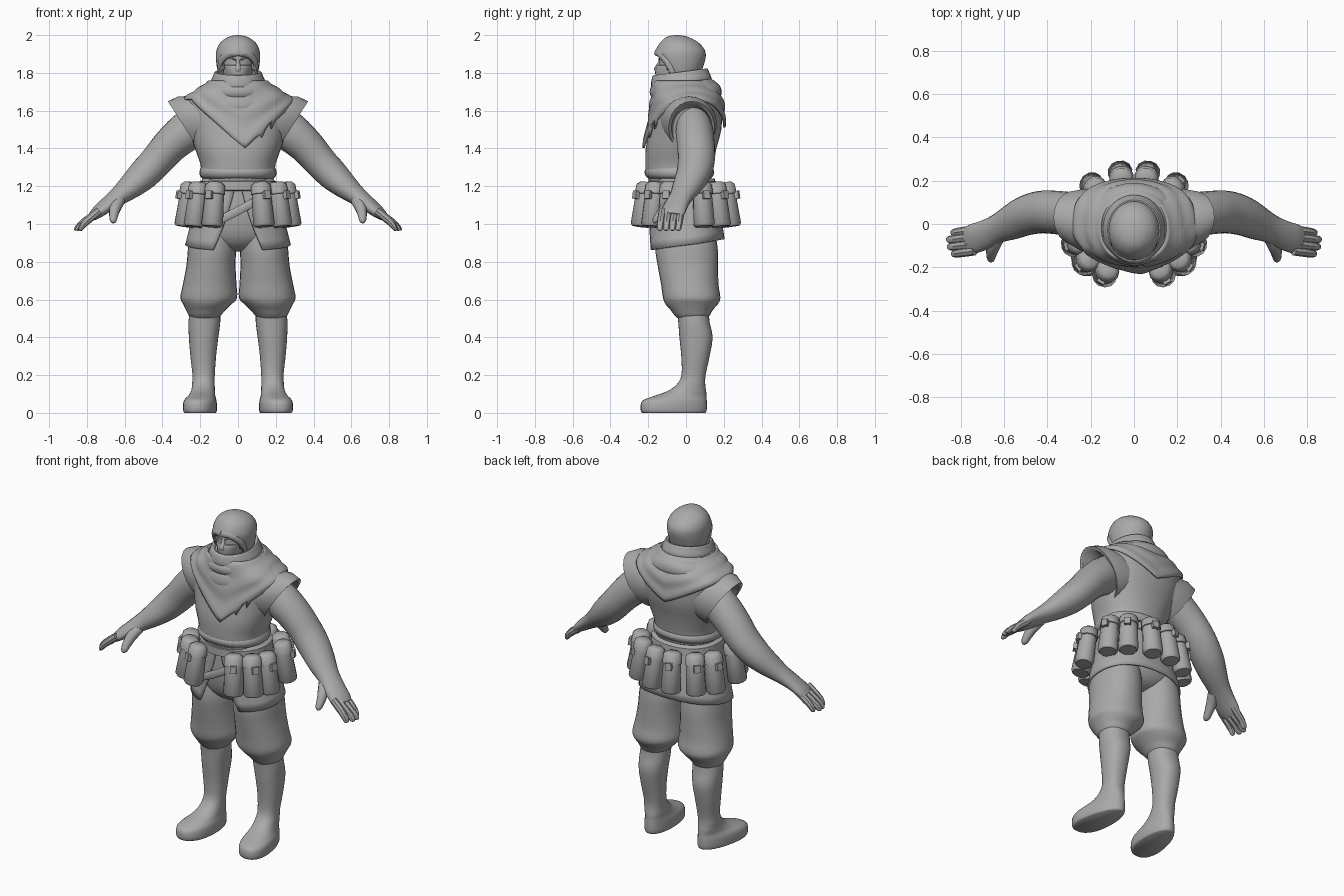
import bpy, bmesh, math
from mathutils import Vector, Matrix

GREY = bpy.data.materials.new("cloth_grey")
GREY.diffuse_color = (0.4, 0.4, 0.4, 1)


def finish(name, bm, mirror=False, thick=0, angle=40):
    bmesh.ops.recalc_face_normals(bm, faces=bm.faces)
    me = bpy.data.meshes.new(name)
    bm.to_mesh(me)
    bm.free()
    me.materials.append(GREY)
    ob = bpy.data.objects.new(name, me)
    bpy.context.collection.objects.link(ob)
    bpy.ops.object.select_all(action='DESELECT')
    ob.select_set(True)
    bpy.context.view_layer.objects.active = ob
    bpy.ops.object.shade_smooth_by_angle(angle=math.radians(angle))
    if thick:
        m = ob.modifiers.new("thickness", 'SOLIDIFY')
        m.thickness, m.offset = thick, -1
    if mirror:
        ob.modifiers.new("mirror", 'MIRROR').use_clip = False
    return ob


def smooth_rows(rows, k=3):
    """Catmull-Rom interpolation between rows of numbers."""
    out, n = [], len(rows)
    for i in range(n - 1):
        p = [rows[max(0, min(n - 1, i + d))] for d in (-1, 0, 1, 2)]
        for j in range(k):
            t = j / k
            out.append([0.5 * (2 * b + (c - a) * t + (2 * a - 5 * b + 4 * c - d) * t * t
                               + (3 * b - a - 3 * c + d) * t ** 3) for a, b, c, d in zip(*p)])
    return out + [list(rows[-1])]


def skin(bm, rings, closed=True, cap=True):
    vs = [[bm.verts.new(p) for p in r] for r in rings]
    n = len(vs[0])
    for a, b in zip(vs, vs[1:]):
        for i in range(n if closed else n - 1):
            j = (i + 1) % n
            bm.faces.new((a[i], a[j], b[j], b[i]))
    if cap and closed:
        bm.faces.new(vs[0])
        bm.faces.new(vs[-1])


def oval(c, u, v, n, power=1.0):
    pts = []
    for i in range(n):
        a = 2 * math.pi * i / n
        ca, sa = math.cos(a), math.sin(a)
        pts.append(Vector(c) + u * math.copysign(abs(ca) ** power, ca)
                   + v * math.copysign(abs(sa) ** power, sa))
    return pts


def stack(bm, rows, n=28, k=3, cap=True, power=1.0, tilt=0):
    """Upright loft, rows are z, x, y, x radius, y radius."""
    rings = [oval((x, y, z), Vector((rx, 0, 0)), Vector((0, ry, tilt * ry)), n, power)
             for z, x, y, rx, ry in smooth_rows(rows, k)]
    skin(bm, rings, cap=cap)


def tube(bm, rows, n=20, k=3, power=1.0):
    """Loft along a path, rows are x, y, z, sideways radius, upright radius."""
    rows = smooth_rows(rows, k)
    pts = [Vector(r[:3]) for r in rows]
    rings = []
    for i, r in enumerate(rows):
        t = (pts[min(i + 1, len(pts) - 1)] - pts[max(i - 1, 0)]).normalized()
        u = t.cross(Vector((0, 0, 1))).normalized()
        rings.append(oval(pts[i], u * r[3], u.cross(t) * r[4], n, power))
    skin(bm, rings)


def part(name, builder, rows, mirror=False, thick=0, **kw):
    bm = bmesh.new()
    builder(bm, rows, **kw)
    return finish(name, bm, mirror, thick)


# Tunic body
TORSO = [(1.2, 0, -.025, .185, .165), (1.25, 0, -.035, .182, .167), (1.28, 0, -.037, .195, .176),
         (1.32, 0, -.035, .2, .18), (1.4, 0, -.026, .228, .187), (1.5, 0, -.003, .26, .19),
         (1.6, 0, .006, .282, .183), (1.66, 0, .006, .275, .174), (1.71, 0, -.006, .21, .16),
         (1.78, 0, -.03, .11, .12)]
part("tunic", stack, TORSO, n=40, power=.9)
part("tunic_waist_roll", stack, [(1.235, 0, -.035, .17, .15), (1.25, 0, -.035, .198, .175),
     (1.28, 0, -.035, .204, .184), (1.315, 0, -.035, .185, .16)], n=32, power=.9)

# Flared cap sleeves, slanted open rims with large armholes
bm = bmesh.new()
slant = Vector((.08, 0, .125)).normalized()
rim = [((.14, .005, 1.54), .15, .165), ((.225, .018, 1.53), .145, .172), ((.282, .03, 1.51), .122, .166),
       ((.274, .03, 1.506), .108, .148), ((.215, .035, 1.53), .09, .1)]
skin(bm, [oval(c, Vector((0, ry, 0)), slant * rz, 24) for c, ry, rz in rim])
finish("cap_sleeve", bm, True)

# Shawl with pointed front and back
bm = bmesh.new()
N, T = 96, 12
table = smooth_rows(TORSO, 6)


def torso_at(z):
    for a, b in zip(table, table[1:]):
        if a[0] <= z <= b[0]:
            t = (z - a[0]) / (b[0] - a[0])
            return [p + (q - p) * t for p, q in zip(a, b)]
    return table[-1]


cols = []
for i in range(N):
    a = 2 * math.pi * i / N
    ca, sa = math.cos(a), math.sin(a)
    low = 1.40 if sa < 0 else 1.51
    hem = low + (1.66 - low) * min(1, abs(ca - (.12 if sa < 0 else 0)) * 1.05)
    torn = (.035, -.03, .0)[i % 3] if sa < 0 and .42 < ca < .62 else 0
    col = []
    for j in range(T + 1):
        t = j / T
        z = 1.76 + (hem - 1.76) * t + (torn if j == T else 0)
        _, x, y, rx, ry = torso_at(z)
        off = .014 + .006 * t + .004 * math.sin(j * 1.3 + 2 * abs(ca))
        col.append(Vector((math.copysign(abs(ca) ** .9, ca) * (rx + off),
                           y + math.copysign(abs(sa) ** .9, sa) * (ry + off), z)))
    cols.append(col)
skin(bm, [[cols[i][j] for i in range(N)] for j in range(T + 1)], cap=False)
finish("shawl", bm, thick=.012)

# Wrapped scarf rolls around the neck
part("scarf_lower", stack, [(1.62, 0, -.005, .215, .175), (1.65, 0, -.003, .23, .192), (1.69, 0, -.005, .208, .187),
     (1.72, 0, -.01, .165, .165), (1.74, 0, -.02, .12, .13)], n=32, tilt=.2)
part("scarf_middle", stack, [(1.68, 0, -.013, .165, .162), (1.71, 0, -.013, .185, .178), (1.74, 0, -.02, .165, .168),
     (1.76, 0, -.025, .12, .135)], n=32, tilt=.12)
part("scarf_collar", stack, [(1.72, 0, -.025, .13, .145), (1.75, 0, -.025, .145, .16), (1.785, 0, -.03, .132, .152),
     (1.805, 0, -.03, .122, .142), (1.795, 0, -.03, .105, .125), (1.75, 0, -.03, .09, .11)], n=32, tilt=.13)

# Face, half mask, nose and brows
part("face", stack, [(1.72, 0, -.045, .065, .08), (1.78, 0, -.05, .075, .095), (1.84, 0, -.045, .083, .098),
     (1.9, 0, -.04, .083, .098), (1.94, 0, -.04, .06, .07)])
part("mask", stack, [(1.73, 0, -.06, .05, .08), (1.78, 0, -.06, .066, .1), (1.815, 0, -.06, .073, .103),
     (1.84, 0, -.055, .078, .1), (1.841, 0, -.05, .07, .08)])
part("nose", stack, [(1.805, 0, -.15, .02, .014), (1.825, 0, -.153, .017, .017), (1.855, 0, -.14, .01, .01),
     (1.875, 0, -.135, .008, .006)], n=10)
part("brow", tube, [(.012, -.14, 1.868, .007, .005), (.035, -.134, 1.88, .008, .006),
     (.062, -.108, 1.884, .006, .005)], mirror=True, n=8)

# Hood with cut face opening
bm = bmesh.new()
stack(bm, [(1.73, 0, -.02, .09, .095), (1.78, 0, -.025, .1, .1), (1.83, 0, -.028, .112, .118),
           (1.88, 0, -.032, .117, .136), (1.92, 0, -.03, .114, .13), (1.96, 0, -.035, .094, .102),
           (1.99, 0, -.045, .052, .058), (2.0, 0, -.048, .012, .015)], n=36)
gone = []
for f in bm.faces:
    c = f.calc_center_median()
    if c.y < -.05 and c.z < 1.9 and abs(c.x) < .088:
        gone.append(f)
bmesh.ops.delete(bm, geom=gone, context='FACES')
finish("hood", bm, thick=.018)
part("hood_brim", tube, [(0, -.152, 1.908, .016, .02), (.05, -.138, 1.9, .016, .02),
     (.086, -.106, 1.868, .016, .02), (.094, -.075, 1.815, .014, .018), (.087, -.055, 1.76, .012, .014)],
     mirror=True, n=10)

# Arms
part("arm", tube, [(.2, .04, 1.54, .09, .11), (.28, .045, 1.485, .1, .105), (.36, .053, 1.415, .1, .095),
     (.43, .055, 1.335, .098, .088), (.5, .038, 1.262, .092, .082), (.57, .005, 1.198, .08, .066),
     (.63, -.022, 1.15, .066, .05), (.685, -.048, 1.108, .066, .04), (.74, -.068, 1.065, .068, .032),
     (.77, -.075, 1.04, .06, .024)], mirror=True)
# Fingers and thumb
for i, (dy, tip) in enumerate(((.045, .84), (.014, .86), (-.019, .857), (-.052, .838))):
    y = -.073 + dy
    part(f"finger_{i + 1}", tube, [(.735, y, 1.07, .02, .022), (.78, y - .005, 1.034, .021, .022),
         ((.79 + tip) / 2, y - .01, 1.003, .02, .019), (tip - .005, y - .013, .974, .016, .013),
         (tip, y - .014, .966, .008, .006)], mirror=True, n=8)
part("thumb", tube, [(.63, -.06, 1.125, .034, .032), (.65, -.105, 1.085, .031, .03),
     (.658, -.14, 1.045, .024, .024), (.66, -.162, 1.018, .018, .018), (.661, -.17, 1.006, .006, .006)],
     mirror=True, n=10)

# Trousers: hips and baggy legs
part("trouser_hips", stack, [(.855, 0, .005, .05, .06), (.88, 0, .005, .14, .12), (.94, 0, 0, .225, .16),
     (1.05, 0, -.01, .225, .17), (1.15, 0, -.015, .2, .165), (1.24, 0, -.02, .18, .155)], n=32, power=.9)
part("trouser_leg", stack, [(.98, .135, 0, .115, .15), (.87, .138, .003, .127, .165), (.78, .143, .01, .13, .16),
     (.68, .15, .02, .142, .152), (.61, .155, .03, .15, .152), (.575, .162, .03, .128, .138),
     (.545, .17, .03, .105, .112), (.515, .176, .033, .084, .092), (.49, .176, .035, .06, .065)],
     mirror=True, power=.92)

# Boots, the foot splayed outward and widened at the toe
bm = bmesh.new()
stack(bm, [(.55, .175, .035, .08, .085), (.48, .178, .042, .084, .083), (.4, .182, .053, .078, .088),
           (.3, .184, .05, .068, .075), (.2, .182, .04, .059, .064), (.15, .184, .026, .06, .076),
           (.115, .187, .004, .063, .103), (.09, .19, -.03, .068, .138), (.065, .193, -.06, .078, .17),
           (.03, .193, -.065, .081, .176), (.008, .193, -.065, .079, .173), (0, .193, -.065, .074, .167)],
      n=32, power=.9)
for v in bm.verts:
    w = max(0, min(1, (.16 - v.co.z) / .08))
    v.co.x += w * (-.11 * (v.co.y + .03) - 1.0 * v.co.y * (v.co.x - .19))
finish("boot", bm, True, angle=50)

# Split skirt of the tunic, open at the front
bm = bmesh.new()
rings = []
for j in range(9):
    t = j / 8
    gap = .04 + .41 * t ** 1.3
    ring = []
    for i in range(49):
        a = -math.pi / 2 + gap + (2 * math.pi - 2 * gap) * i / 48
        ca, sa = math.cos(a), math.sin(a)
        hem = .89 + (.03 * sa)
        ring.append(Vector(((.19 + .09 * t) * math.copysign(abs(ca) ** .9, ca),
                            -.02 + .02 * t + (.172 + .033 * t) * math.copysign(abs(sa) ** .9, sa),
                            1.24 + (hem - 1.24) * t)))
    rings.append(ring)
skin(bm, rings, closed=False)
finish("split_skirt", bm, thick=.012)

# Belt and slanted strap
part("belt", stack, [(1.175, 0, -.018, .2, .175), (1.18, 0, -.018, .208, .186), (1.225, 0, -.02, .204, .183),
     (1.23, 0, -.02, .19, .17)], n=36, k=1, power=.9)
part("hip_strap", tube, [(-.1, -.2, 1.02, .006, .022), (0, -.208, 1.07, .006, .022),
     (.1, -.205, 1.125, .006, .022)], n=8)

# Belt pouches, each with lid and buckle
for i, (x, y) in enumerate(((.128, -.224), (.22, -.172), (.268, -.09),
                            (.06, .224), (.185, .172), (.255, .09))):
    bm = bmesh.new()
    stack(bm, [(-.122, 0, 0, .048, .045), (-.11, 0, 0, .058, .054), (.05, 0, 0, .051, .048),
               (.052, 0, 0, .057, .054), (.1, 0, 0, .053, .05), (.115, 0, 0, .035, .032)], n=12, k=1)
    bmesh.ops.create_cube(bm, size=1, matrix=Matrix.Translation((0, -.054, .04))
                          @ Matrix.Diagonal((.036, .022, .042, 1)))
    yaw = math.atan2(y + .01, x) + math.pi / 2
    bm.transform(Matrix.Translation((x, y, 1.107)) @ Matrix.Rotation(yaw, 4, 'Z')
                 @ Matrix.Rotation(-.15, 4, 'X'))
    finish(f"pouch_{i + 1}", bm, True, angle=45)
